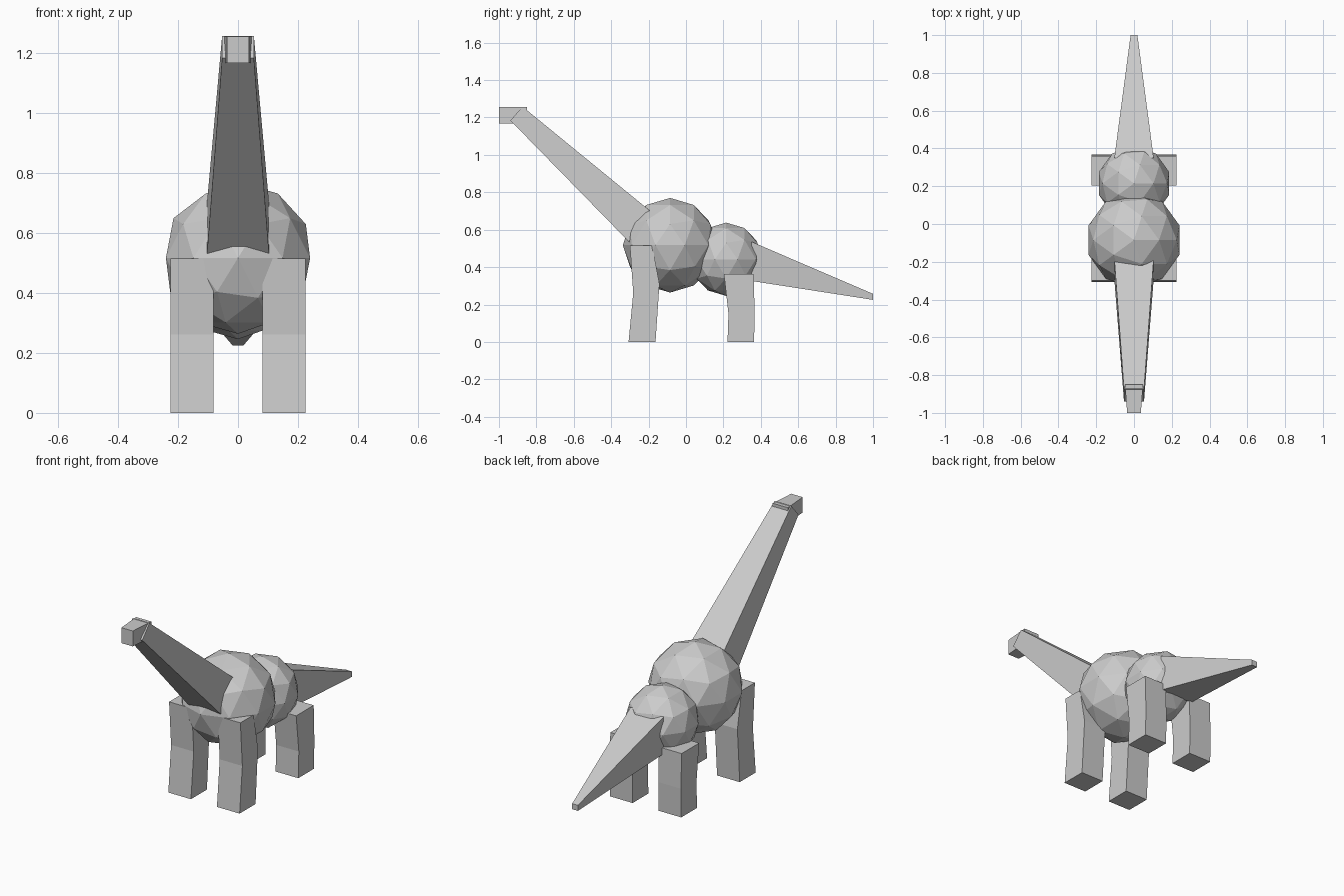
import bpy

if "Cube" in bpy.data.objects:
    bpy.data.objects.remove(bpy.data.objects["Cube"])


def loft(name, rings):
    """Closed solid from four-cornered rings of points."""
    verts = [p for ring in rings for p in ring]
    faces = [(3, 2, 1, 0)]
    for k in range(len(rings) - 1):
        a = 4 * k
        for i in range(4):
            j = (i + 1) % 4
            faces.append((a + i, a + j, a + 4 + j, a + 4 + i))
    n = len(verts) - 4
    faces.append((n, n + 1, n + 2, n + 3))
    mesh = bpy.data.meshes.new(name)
    mesh.from_pydata(verts, [], faces)
    mesh.update()
    obj = bpy.data.objects.new(name, mesh)
    bpy.context.collection.objects.link(obj)
    # Make normals consistently outward
    bpy.context.view_layer.objects.active = obj
    bpy.ops.object.select_all(action='DESELECT')
    obj.select_set(True)
    bpy.ops.object.mode_set(mode='EDIT')
    bpy.ops.mesh.select_all(action='SELECT')
    bpy.ops.mesh.normals_make_consistent(inside=False)
    bpy.ops.object.mode_set(mode='OBJECT')
    return obj


def section(w0, w1, a, b):
    """Ring spanning x = w0..w1 between side-view points a and b."""
    return [(w0, *a), (w1, *a), (w1, *b), (w0, *b)]


def ball(name, y, z, r):
    bpy.ops.mesh.primitive_ico_sphere_add(subdivisions=2, radius=r, location=(0, y, z))
    bpy.context.object.name = name


# Body: two faceted balls
ball("chest", -0.085, 0.517, 0.253)
ball("hips", 0.215, 0.442, 0.196)

# Neck, tapering up to the head
loft("neck", [
    section(-0.104, 0.104, (-0.295, 0.525), (-0.185, 0.695)),
    section(-0.053, 0.053, (-0.939, 1.184), (-0.874, 1.258)),
])

# Head, narrower at the snout
loft("head", [
    section(-0.048, 0.048, (-0.85, 1.168), (-0.85, 1.256)),
    section(-0.036, 0.036, (-1.0, 1.168), (-1.0, 1.256)),
])

# Tail, tapering to a small blunt tip
loft("tail", [
    section(-0.104, 0.104, (0.35, 0.326), (0.35, 0.536)),
    section(-0.018, 0.018, (1.0, 0.225), (1.0, 0.257)),
])

# Legs: side profiles of (front, back) points with a bend at the knee
profiles = {
    "front_leg": [((-0.307, 0), (-0.163, 0)),
                  ((-0.282, 0.262), (-0.142, 0.31)),
                  ((-0.30, 0.515), (-0.18, 0.515))],
    "back_leg": [((0.222, 0), (0.364, 0)),
                 ((0.227, 0.15), (0.367, 0.165)),
                 ((0.203, 0.363), (0.361, 0.363))],
}
for name, profile in profiles.items():
    for side, s in (("left", 1), ("right", -1)):
        loft(f"{name}_{side}", [section(s * 0.082, s * 0.225, a, b) for a, b in profile])
